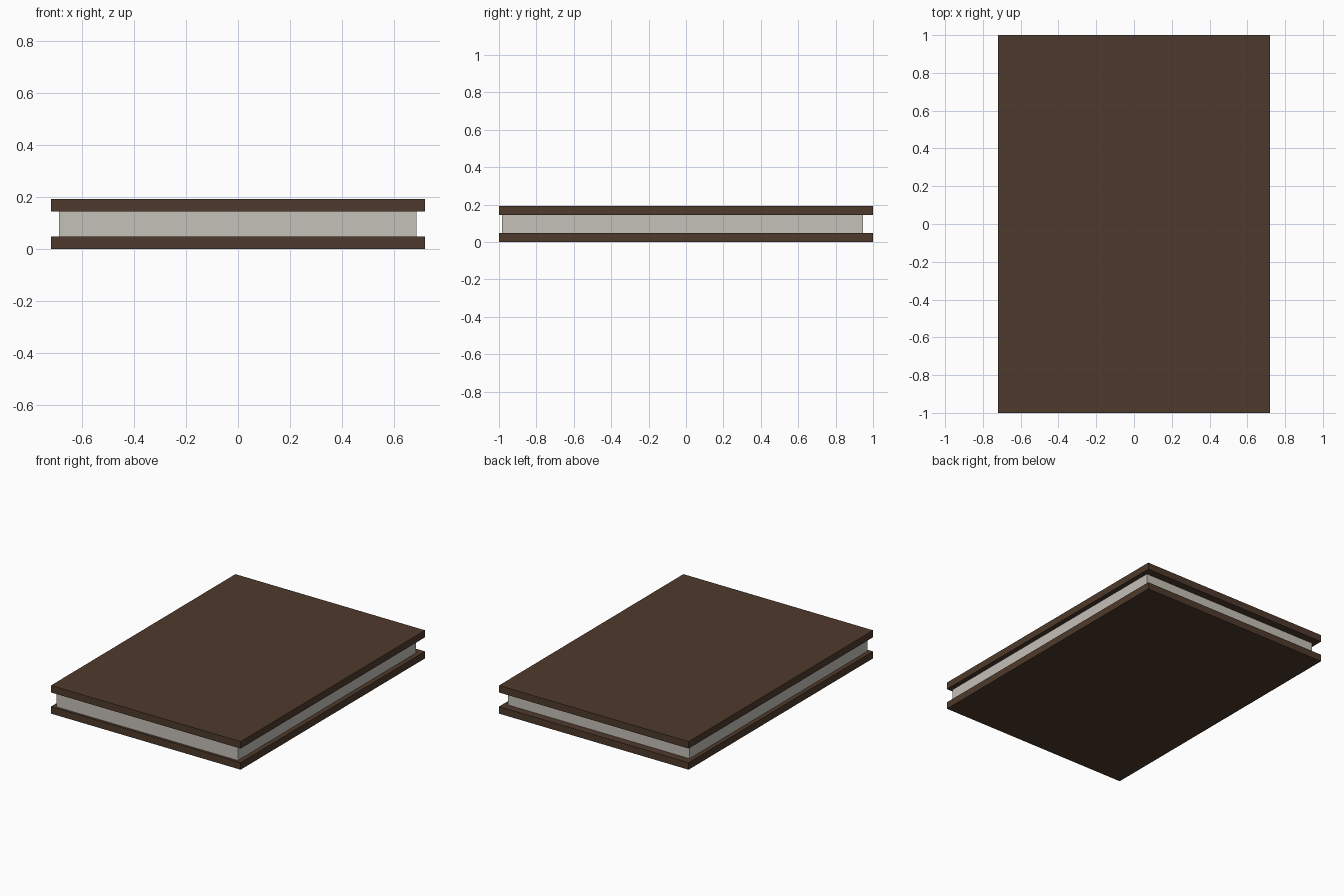
import bpy

if "Cube" in bpy.data.objects:
    bpy.data.objects.remove(bpy.data.objects["Cube"])

def material(name, rgb):
    m = bpy.data.materials.new(name)
    m.diffuse_color = (*rgb, 1)
    m.use_nodes = True
    m.node_tree.nodes["Principled BSDF"].inputs["Base Color"].default_value = m.diffuse_color
    return m

def box(name, x, y, z, mat):
    """Box from (min, max) ranges on each axis."""
    bpy.ops.mesh.primitive_cube_add(size=1, location=[(a + b) / 2 for a, b in (x, y, z)])
    ob = bpy.context.object
    ob.name = name
    ob.scale = [b - a for a, b in (x, y, z)]
    bpy.ops.object.transform_apply(location=False, rotation=False, scale=True)
    ob.data.materials.append(mat)
    return ob

leather = material("brown_cover", (0.076, 0.042, 0.025))
paper = material("paper", (0.56, 0.53, 0.48))

# Two identical cover boards
for name, z in (("bottom_cover", 0.0), ("top_cover", 0.145)):
    box(name, (-0.72, 0.72), (-1, 1), (z, z + 0.048), leather)

# Page block, inset from the covers and set towards the front
box("page_block", (-0.69, 0.687), (-0.983, 0.947), (0.048, 0.145), paper)
